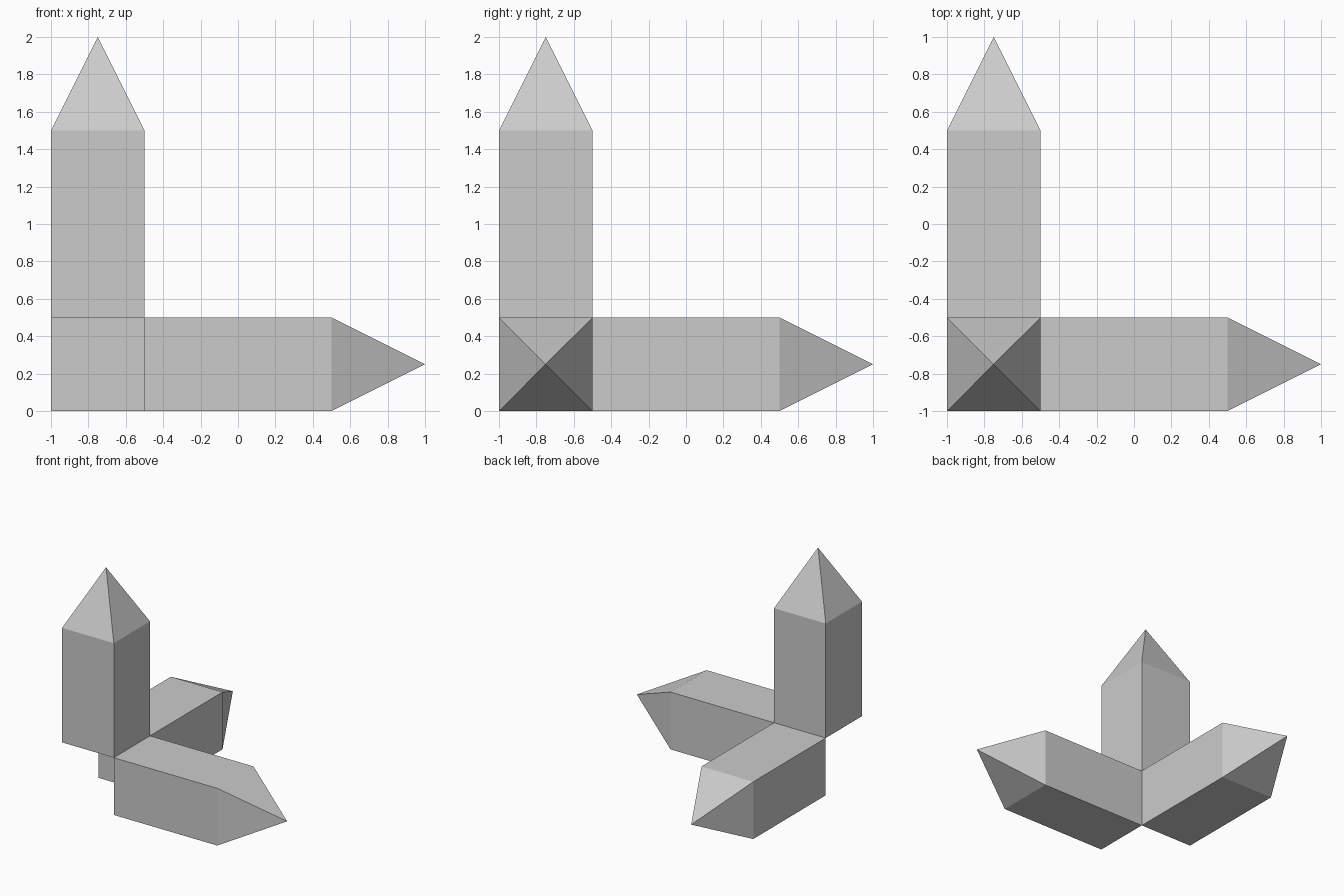
import bpy, bmesh
from mathutils import Vector

if "Cube" in bpy.data.objects:
    bpy.data.objects.remove(bpy.data.objects["Cube"])

LOW = Vector((-1.0, -1.0, 0.0))   # outer corner of the empty corner cube
W = 0.5                           # bar thickness


def pointed_bar(name, axis):
    """Square bar along one axis, ending in a pyramid tip, closed at its base."""
    u, v = (axis + 1) % 3, (axis + 2) % 3

    def point(along, a, b):
        p = LOW.copy()
        p[axis] += along
        p[u] += a
        p[v] += b
        return p

    bm = bmesh.new()
    corners = [(0, 0), (W, 0), (W, W), (0, W)]
    base = [bm.verts.new(point(W, a, b)) for a, b in corners]
    neck = [bm.verts.new(point(1.5, a, b)) for a, b in corners]
    tip = bm.verts.new(point(2.0, W / 2, W / 2))
    bm.faces.new(base[::-1])
    for i in range(4):
        j = (i + 1) % 4
        bm.faces.new((base[i], base[j], neck[j], neck[i]))
        bm.faces.new((neck[i], neck[j], tip))
    bmesh.ops.recalc_face_normals(bm, faces=bm.faces)

    mesh = bpy.data.meshes.new(name)
    bm.to_mesh(mesh)
    bm.free()
    bpy.context.collection.objects.link(bpy.data.objects.new(name, mesh))


# Three pointed bars meeting around an empty corner cube
for axis, name in enumerate(("right_arm", "back_arm", "upright_arm")):
    pointed_bar(name, axis)
